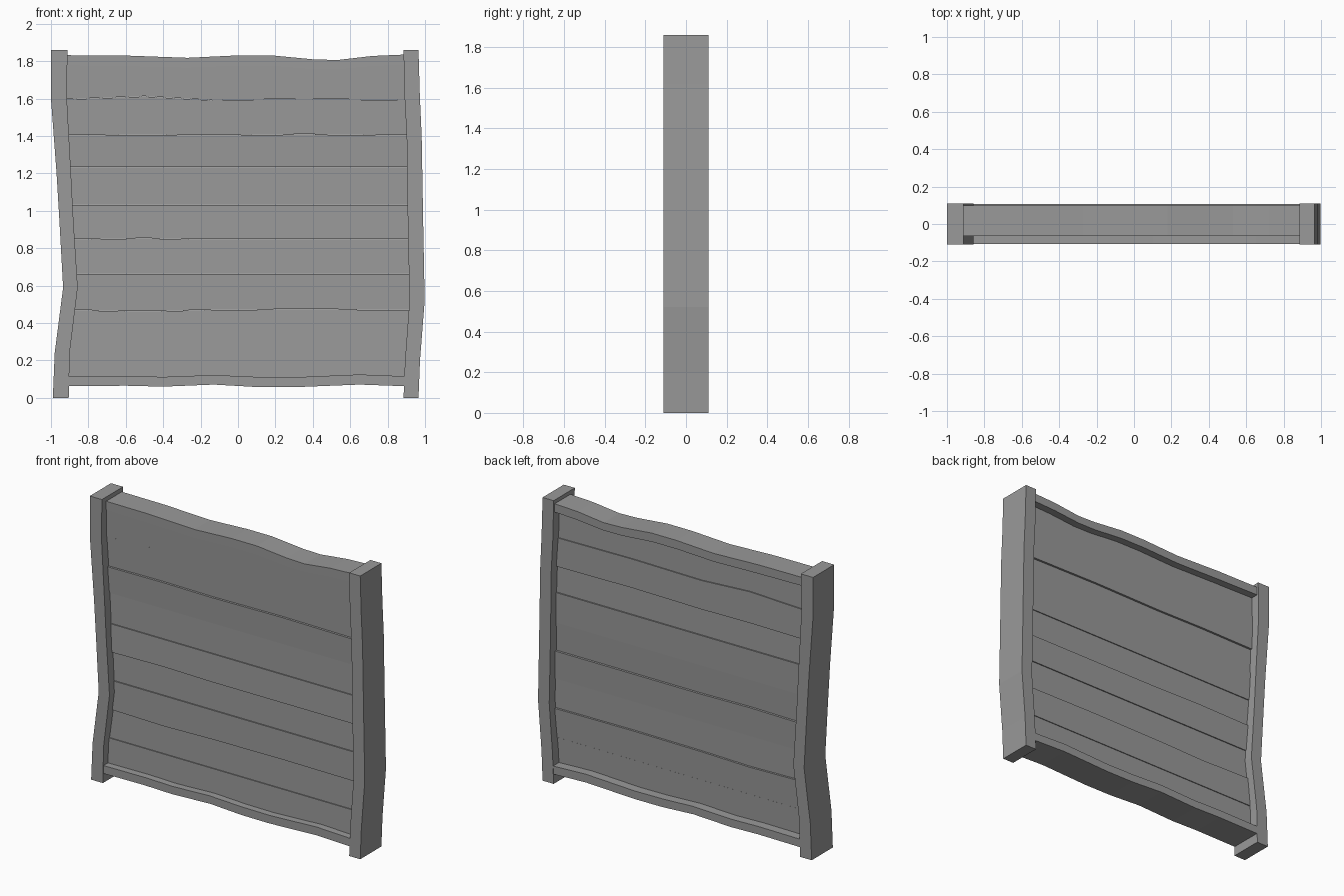
import bpy
import bmesh
import random

random.seed(4)

cube = bpy.data.objects.get("Cube")
if cube:
    bpy.data.objects.remove(cube, do_unlink=True)

grey = bpy.data.materials.new("plain grey wood")
grey.use_nodes = True
colour = (0.32, 0.32, 0.32, 1)
grey.diffuse_color = colour
grey.node_tree.nodes["Principled BSDF"].inputs["Base Color"].default_value = colour


def board(name, side_a, side_b, fronts, backs):
    """Sweep a four-cornered section between two (x, z) edge lines.
    fronts and backs hold the y of the section at side_a and side_b."""
    bm = bmesh.new()
    rings = []
    for (ax, az), (bx, bz) in zip(side_a, side_b):
        corners = [(ax, fronts[0], az), (bx, fronts[1], bz),
                   (bx, backs[1], bz), (ax, backs[0], az)]
        rings.append([bm.verts.new(c) for c in corners])
    for r, s in zip(rings, rings[1:]):
        for i in range(4):
            j = (i + 1) % 4
            bm.faces.new((r[i], r[j], s[j], s[i]))
    bm.faces.new(rings[0])
    bm.faces.new(rings[-1])
    bmesh.ops.recalc_face_normals(bm, faces=bm.faces)
    mesh = bpy.data.meshes.new(name)
    bm.to_mesh(mesh)
    bm.free()
    mesh.materials.append(grey)
    obj = bpy.data.objects.new(name, mesh)
    bpy.context.collection.objects.link(obj)
    return obj


def post(name, outline):
    """outline: (z, lower x, upper x) up the post"""
    board(name, [(a, z) for z, a, b in outline],
          [(b, z) for z, a, b in outline], (-0.11, -0.11), (0.11, 0.11))


def rail(name, outline, front, back):
    """outline: (x, bottom z, top z) along the rail"""
    board(name, [(x, a) for x, a, b in outline],
          [(x, b) for x, a, b in outline], (front, front), (back, back))


# Crooked side posts
post("right_post", [(0, -0.99, -0.905), (0.24, -0.98, -0.9), (0.59, -0.935, -0.857),
                    (0.95, -0.955, -0.88), (1.2, -0.97, -0.893),
                    (1.6, -1.0, -0.915), (1.86, -1.0, -0.912)])
post("left_post", [(0, 0.885, 0.965), (0.2, 0.893, 0.973), (0.52, 0.917, 0.998),
                   (0.94, 0.908, 0.99), (1.4, 0.902, 0.982),
                   (1.62, 0.89, 0.972), (1.86, 0.885, 0.965)])

# Wavy top and bottom rails
rail("top_rail", [(-0.94, 1.777, 1.832), (-0.6, 1.772, 1.83), (-0.27, 1.764, 1.818),
                  (0, 1.775, 1.831), (0.18, 1.774, 1.831), (0.4, 1.756, 1.81),
                  (0.53, 1.755, 1.806), (0.72, 1.773, 1.828), (0.93, 1.782, 1.837)],
     -0.065, 0.098)
rail("bottom_rail", [(-0.94, 0.062, 0.114), (-0.6, 0.065, 0.117), (-0.4, 0.06, 0.112),
                     (-0.13, 0.071, 0.122), (0.1, 0.058, 0.112), (0.3, 0.057, 0.11),
                     (0.65, 0.071, 0.125), (0.93, 0.061, 0.114)],
     -0.107, 0.108)

# Horizontal planks sharing gently wandering seams
seams = [0.09, 0.28, 0.47, 0.663, 0.847, 1.032, 1.232, 1.403, 1.592, 1.79]
waves = {2: (0, -0.008, 0, 0.004, 0), 4: (0, 0.006, 0, 0, 0),
         7: (0, 0.004, 0, 0.006, 0), 8: (0.004, 0.02, 0, 0.006, 0)}
stations = (-0.92, -0.5, -0.15, 0.35, 0.93)


def seam(i, shift):
    wave = waves.get(i, (0,) * 5)
    return [(x, seams[i] + w + shift) for x, w in zip(stations, wave)]


for i in range(len(seams) - 1):
    step = 0.004 if i % 2 else -0.003
    lean = random.uniform(-0.003, 0.003)
    board(f"plank_{i + 1}", seam(i, 0.001), seam(i + 1, -0.001),
          (-0.056 + step + lean, -0.056 + step - lean),
          (0.052 + step + lean, 0.052 + step - lean))
